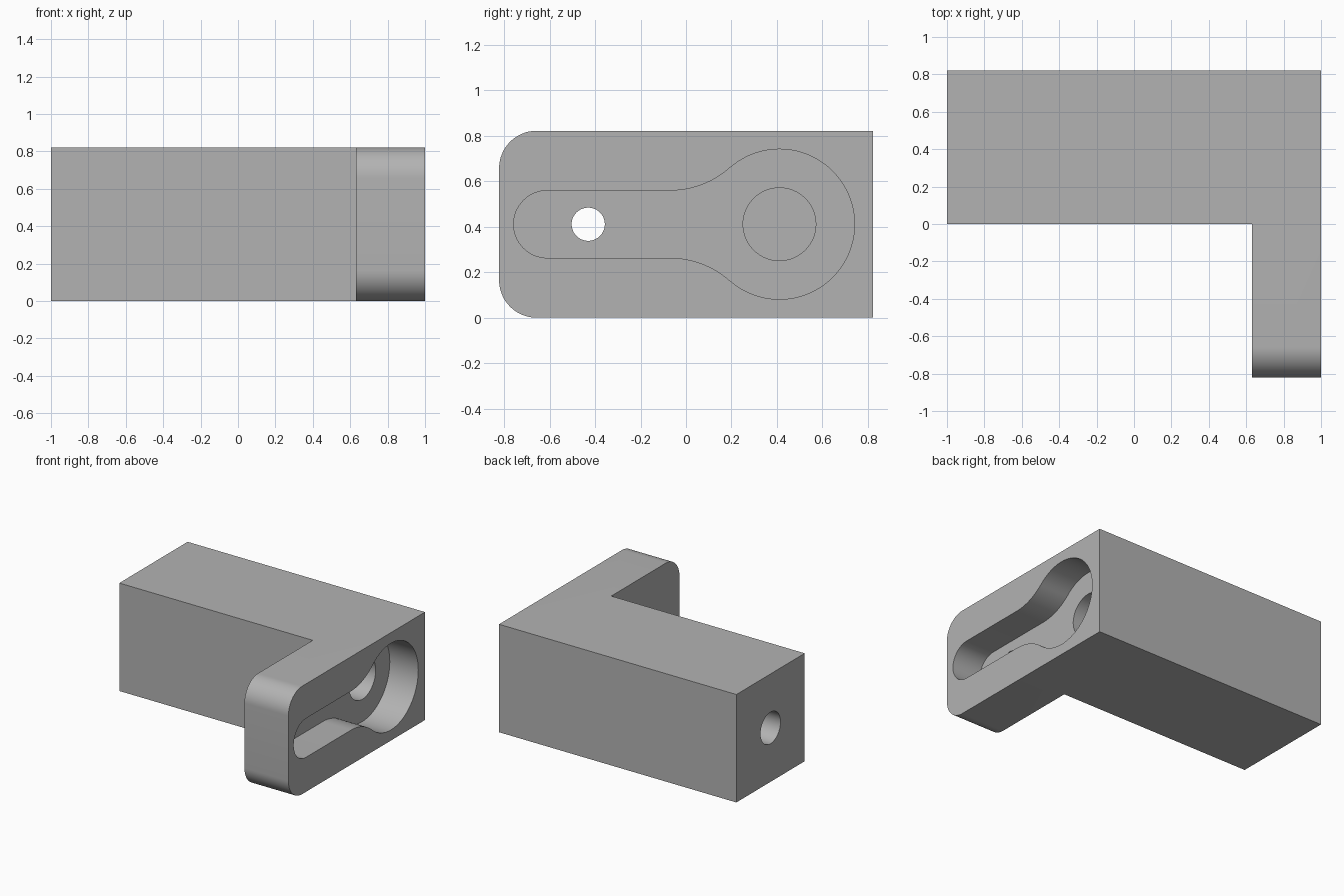
import bpy
import bmesh
from math import pi, cos, sin, atan2

if "Cube" in bpy.data.objects:
    bpy.data.objects.remove(bpy.data.objects["Cube"], do_unlink=True)

HALF = 0.822          # half depth, also the height
MID = HALF / 2        # axis height and bore position
FLANGE_X = 0.63       # inner face of the mounting flange
POCKET_X = 0.76       # floor of the keyhole pocket

grey = bpy.data.materials.new("machined grey")
grey.use_nodes = True
colour = (0.45, 0.45, 0.45, 1)
grey.diffuse_color = colour
grey.node_tree.nodes["Principled BSDF"].inputs["Base Color"].default_value = colour


def arc(y, z, r, start, end, steps):
    return [(y + r * cos(start + (end - start) * i / steps),
             z + r * sin(start + (end - start) * i / steps)) for i in range(steps + 1)]


def prism(name, outline, x0, x1):
    """Extrude a (y, z) outline along x."""
    bm = bmesh.new()
    face = bm.faces.new([bm.verts.new((x0, y, z)) for y, z in outline])
    moved = bmesh.ops.extrude_face_region(bm, geom=[face])["geom"]
    bmesh.ops.translate(bm, vec=(x1 - x0, 0, 0),
                        verts=[v for v in moved if isinstance(v, bmesh.types.BMVert)])
    bmesh.ops.recalc_face_normals(bm, faces=bm.faces)
    mesh = bpy.data.meshes.new(name)
    bm.to_mesh(mesh)
    bm.free()
    mesh.materials.append(grey)
    obj = bpy.data.objects.new(name, mesh)
    bpy.context.collection.objects.link(obj)
    return obj


def circle(y, r):
    return arc(y, MID, r, 0, 2 * pi, 64)[:-1]


# Body outline with rounded front edges
R = 0.165
outline = [(HALF, 0), (HALF, HALF)]
outline += arc(-HALF + R, HALF - R, R, pi / 2, pi, 16)
outline += arc(-HALF + R, R, R, pi, 1.5 * pi, 16)
body = prism("bracket_body", outline, -1, 1)

# Keyhole outline: slot end, blend fillet and round head, mirrored about the axis
slot_r, head_r, blend_r, blend_y = 0.148, 0.33, 0.394, -0.07
blend_z = slot_r + blend_r
touch = atan2(blend_z, blend_y - MID)
upper = arc(MID, 0, head_r, 0, touch, 32)
upper += arc(blend_y, blend_z, blend_r, touch - pi, -pi / 2, 16)
upper += arc(-0.61, 0, slot_r, pi / 2, pi, 16)
lower = [(y, -z) for y, z in reversed(upper[1:-1])]
keyhole = [(y, z + MID) for y, z in upper + lower]

# Cutters: waste beside the flange, pocket, two blind bores and the screw hole
cutters = [
    prism("flange_relief_cutter", [(-1, -1), (0, -1), (0, 1), (-1, 1)], -1.2, FLANGE_X),
    prism("keyhole_pocket_cutter", keyhole, POCKET_X, 1.2),
    prism("head_bore_cutter", circle(MID, 0.16), 0.1, 1.1),
    prism("end_bore_cutter", circle(MID, 0.12), -1.2, -0.4),
    prism("screw_hole_cutter", circle(-0.43, 0.073), 0.4, 1.1),
]
for cutter in cutters:
    cutter.hide_render = True
    cutter.hide_viewport = True
    cut = body.modifiers.new(cutter.name, "BOOLEAN")
    cut.operation = "DIFFERENCE"
    cut.solver = "EXACT"
    cut.object = cutter

# Bake the cuts, drop the cutters and smooth the curved walls
bpy.context.view_layer.update()
baked = bpy.data.meshes.new_from_object(
    body.evaluated_get(bpy.context.evaluated_depsgraph_get()))
body.modifiers.clear()
body.data = baked
for cutter in cutters:
    bpy.data.objects.remove(cutter, do_unlink=True)

bpy.ops.object.select_all(action="DESELECT")
body.select_set(True)
bpy.context.view_layer.objects.active = body
bpy.ops.object.shade_smooth_by_angle(angle=pi / 6)
